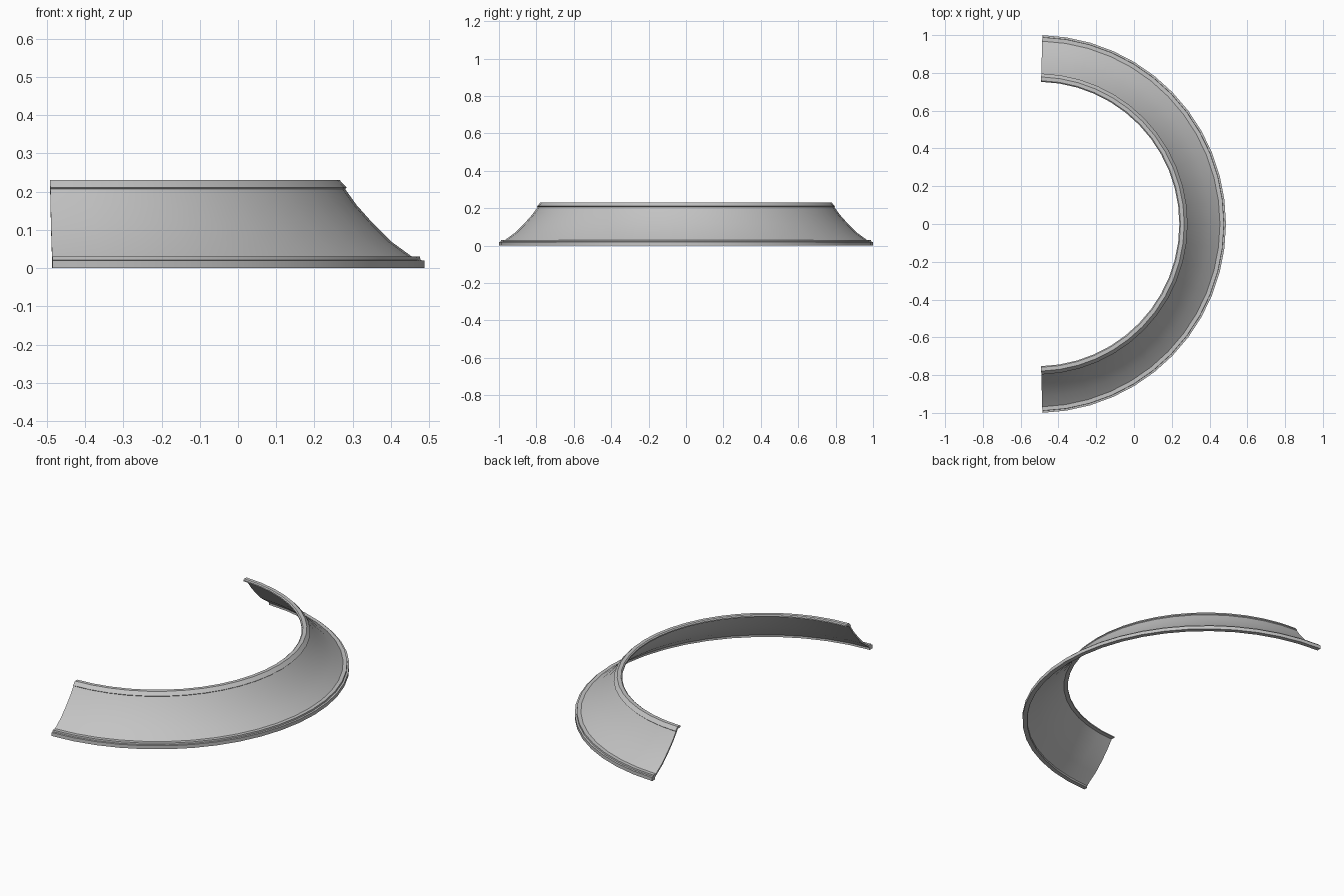
import bpy, bmesh
from math import radians, cos, sin
from mathutils import Vector

cube = bpy.data.objects.get("Cube")
if cube:
    bpy.data.objects.remove(cube, do_unlink=True)

CENTRE_X = -0.513
HALF_ANGLE = radians(88.4)
STEPS = 24

grey = bpy.data.materials.new("plain grey")
grey.use_nodes = True
colour = (0.55, 0.55, 0.55, 1)
grey.diffuse_color = colour
grey.node_tree.nodes["Principled BSDF"].inputs["Base Color"].default_value = colour

# Cross-section as (radius, height): stepped foot, concave wall, rounded lip
outside = [(1, 0), (1, 0.02), (0.99, 0.021), (0.989, 0.03), (0.968, 0.03),
           (0.913, 0.07), (0.865, 0.118), (0.823, 0.165), (0.793, 0.207),
           (0.797, 0.211), (0.779, 0.23), (0.759, 0.23), (0.753, 0.225)]
# Underside of the thin shell, from lip back to foot
inside = [(0.753, 0.218), (0.775, 0.218), (0.786, 0.202), (0.816, 0.16),
          (0.858, 0.112), (0.907, 0.063), (0.965, 0.021), (0.975, 0.012),
          (0.975, 0)]


def sweep(name, profile, material):
    """Sweep a closed cross-section round the half ring and cap both ends."""
    bm = bmesh.new()
    rings = []
    for i in range(STEPS + 1):
        a = HALF_ANGLE * (2 * i / STEPS - 1)
        rings.append([bm.verts.new((CENTRE_X + r * cos(a), r * sin(a), z))
                      for r, z in profile])
    n = len(profile)
    for a, b in zip(rings, rings[1:]):
        for j in range(n):
            k = (j + 1) % n
            bm.faces.new((a[j], b[j], b[k], a[k]))
    bm.faces.new(rings[0])
    bm.faces.new(rings[-1][::-1])
    bmesh.ops.recalc_face_normals(bm, faces=bm.faces)
    mesh = bpy.data.meshes.new(name)
    bm.to_mesh(mesh)
    bm.free()
    mesh.materials.append(material)
    obj = bpy.data.objects.new(name, mesh)
    bpy.context.collection.objects.link(obj)
    return obj


ring = sweep("half_ring_skirt", outside + inside, grey)

# Smooth along the sweep, crisp at the foot steps and lip
bpy.ops.object.select_all(action="DESELECT")
ring.select_set(True)
bpy.context.view_layer.objects.active = ring
bpy.ops.object.shade_smooth_by_angle(angle=radians(30))
